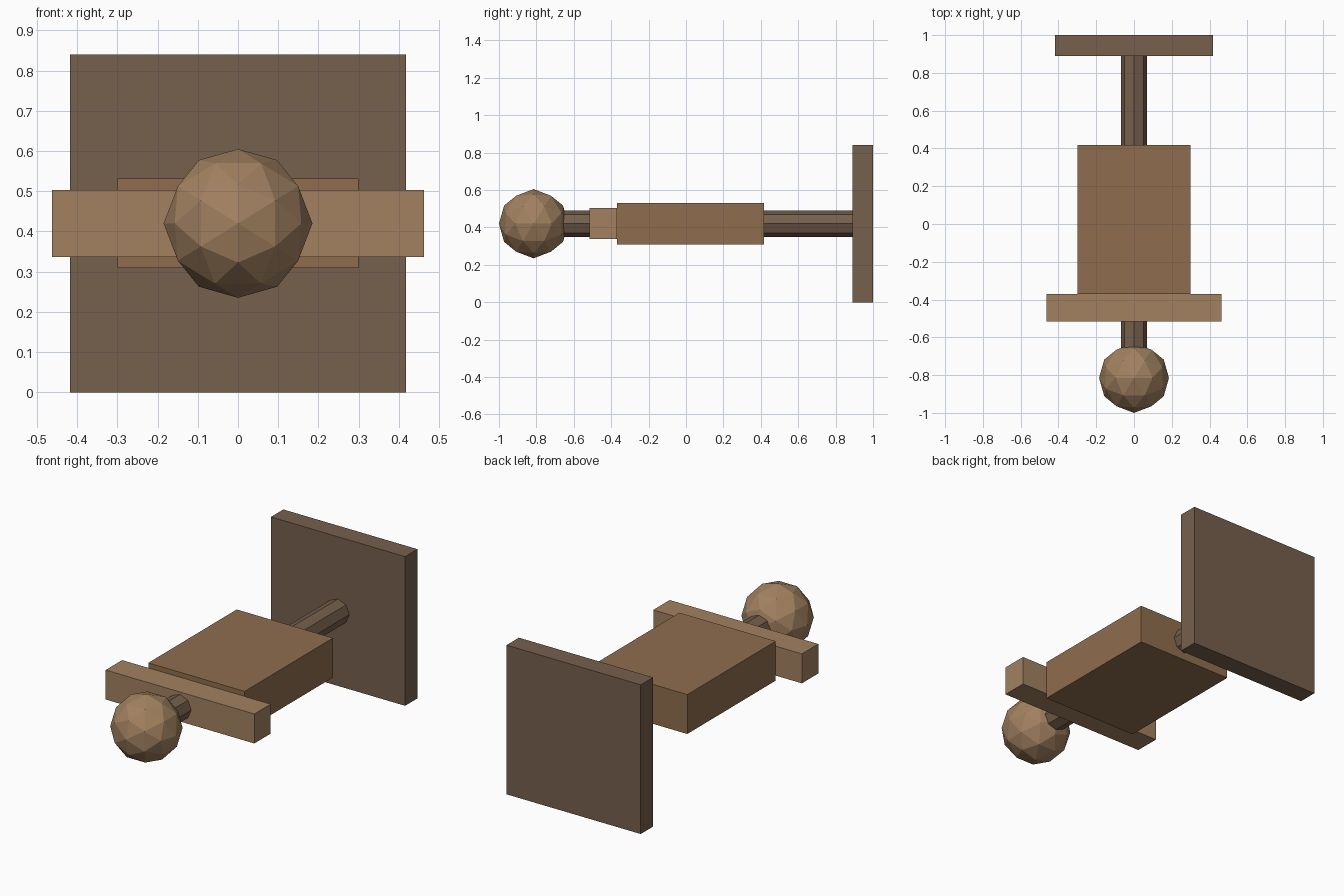
import bpy, bmesh, math
from mathutils import Matrix, Vector

if "Cube" in bpy.data.objects:
    bpy.data.objects.remove(bpy.data.objects["Cube"])

AXIS_Z = 0.42  # height of the shaft line


def material(name, rgb):
    m = bpy.data.materials.new(name)
    m.diffuse_color = (*rgb, 1)
    m.use_nodes = True
    m.node_tree.nodes["Principled BSDF"].inputs["Base Color"].default_value = m.diffuse_color
    return m


DARK = material("dark_wood", (0.18, 0.115, 0.073))
MID = material("mid_wood", (0.275, 0.155, 0.077))
LIGHT = material("light_wood", (0.36, 0.22, 0.118))


def add_object(name, bm, mat):
    bmesh.ops.recalc_face_normals(bm, faces=bm.faces[:])
    mesh = bpy.data.meshes.new(name)
    bm.to_mesh(mesh)
    bm.free()
    mesh.materials.append(mat)
    ob = bpy.data.objects.new(name, mesh)
    bpy.context.collection.objects.link(ob)
    return ob


def box(name, width, y0, y1, height, mat):
    bm = bmesh.new()
    bmesh.ops.create_cube(bm, size=1)
    bmesh.ops.scale(bm, vec=(width, y1 - y0, height), verts=bm.verts)
    add_object(name, bm, mat).location = (0, (y0 + y1) / 2, AXIS_Z)


# Square end plate, main block and cross bar
box("end_plate", 0.836, 0.89, 1.0, 0.84, DARK)
box("main_block", 0.60, -0.37, 0.417, 0.222, MID)
box("cross_bar", 0.926, -0.516, -0.37, 0.166, LIGHT)

# Eight-sided shaft, with corners on the x and z axes
y0, y1 = -0.70, 0.90
bm = bmesh.new()
bmesh.ops.create_cone(bm, cap_ends=True, segments=8, radius1=0.07, radius2=0.07,
                      depth=y1 - y0, matrix=Matrix.Rotation(math.pi / 2, 4, 'X'))
add_object("shaft", bm, DARK).location = (0, (y0 + y1) / 2, AXIS_Z)

# Faceted knob: icosahedron corners plus edge midpoints pushed out to the sphere
R = 0.185
phi = (1 + math.sqrt(5)) / 2
corners = []
for a in (-1, 1):
    for b in (-phi, phi):
        corners += [Vector((a, 0, b)), Vector((b, a, 0)), Vector((0, b, a))]
points = list(corners)
for i, p in enumerate(corners):
    points += [p + q for q in corners[i + 1:] if (p - q).length < 2.1]
bm = bmesh.new()
for p in points:
    bm.verts.new(p.normalized() * R)
bmesh.ops.convex_hull(bm, input=bm.verts[:])
add_object("knob", bm, LIGHT).location = (0, -1 + R, AXIS_Z)
